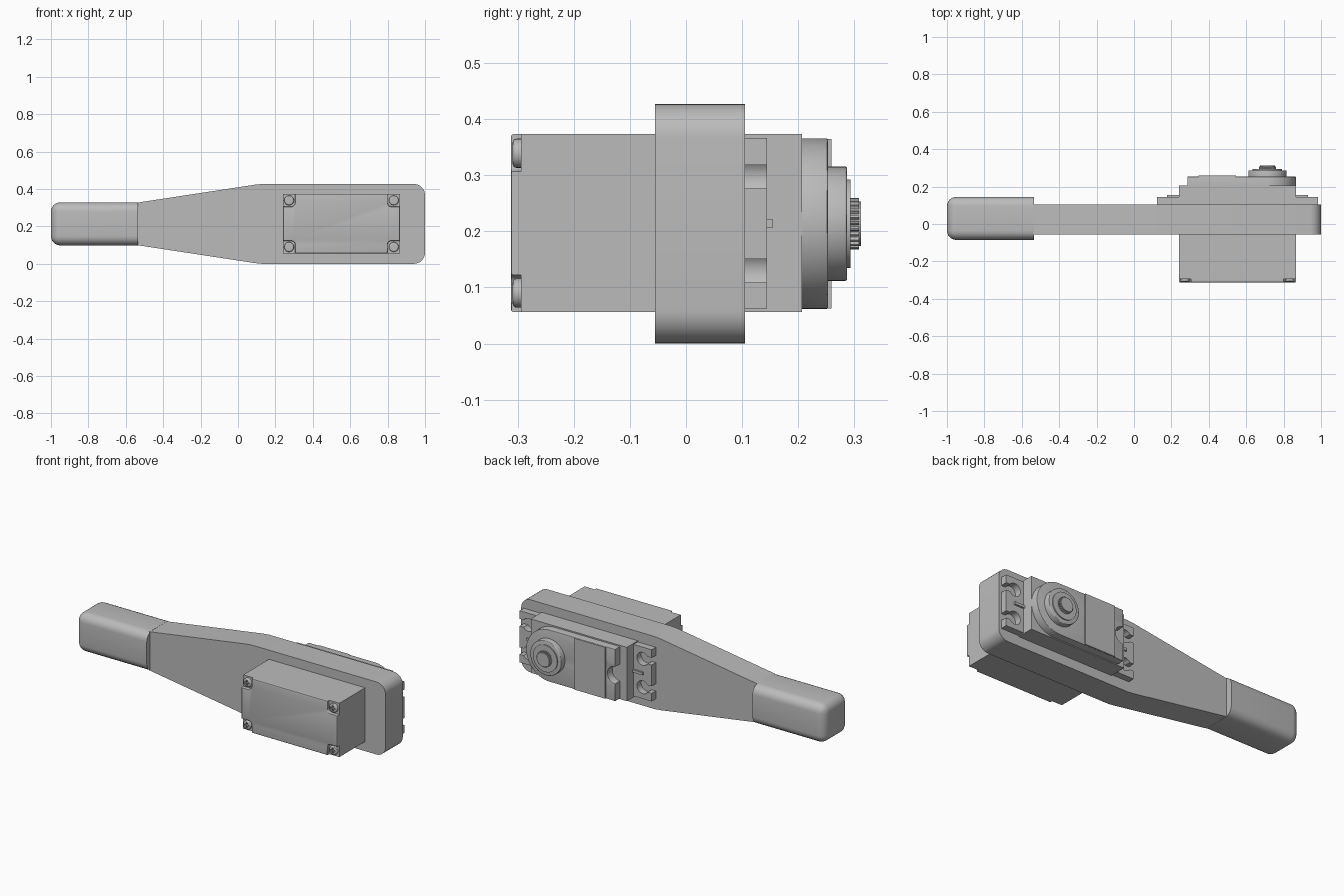
import bpy, bmesh, math
from math import cos, sin, pi, radians

if "Cube" in bpy.data.objects:
    bpy.data.objects.remove(bpy.data.objects["Cube"])

grey = bpy.data.materials.new("plain grey")
grey.diffuse_color = (0.5, 0.5, 0.5, 1)
grey.use_nodes = True
grey.node_tree.nodes["Principled BSDF"].inputs["Base Color"].default_value = grey.diffuse_color
ZC = 0.2135          # mid height of everything
BX0, BX1 = 0.24, 0.866   # servo body ends
BXC = (BX0 + BX1) / 2


def finish(name, bm, smooth=True):
    bmesh.ops.recalc_face_normals(bm, faces=bm.faces)
    me = bpy.data.meshes.new(name)
    bm.to_mesh(me)
    bm.free()
    ob = bpy.data.objects.new(name, me)
    bpy.context.collection.objects.link(ob)
    me.materials.append(grey)
    if smooth:
        bpy.ops.object.select_all(action='DESELECT')
        ob.select_set(True)
        bpy.context.view_layer.objects.active = ob
        bpy.ops.object.shade_smooth_by_angle(angle=radians(30))
    return ob


def prism(name, pts, y0, y1, front=0, back=0, smooth=True):
    """Extrude an x-z outline from y0 to y1, rounding the front / back rim."""
    bm = bmesh.new()
    f = bm.faces.new([bm.verts.new((x, y0, z)) for x, z in pts])
    r = bmesh.ops.extrude_face_region(bm, geom=[f])
    for v in r['geom']:
        if isinstance(v, bmesh.types.BMVert):
            v.co.y = y1
    bmesh.ops.recalc_face_normals(bm, faces=bm.faces)
    for y, w in ((y0, front), (y1, back)):
        if w:
            rim = [e for e in bm.edges if all(abs(v.co.y - y) < 1e-6 for v in e.verts)]
            bmesh.ops.bevel(bm, geom=rim, offset=w, segments=3, profile=0.5, affect='EDGES')
    return finish(name, bm, smooth)


def arc(cx, cz, r, a0, a1, n=8):
    return [(cx + r * cos(radians(a0 + (a1 - a0) * i / n)),
             cz + r * sin(radians(a0 + (a1 - a0) * i / n))) for i in range(n + 1)]


def rect(x0, x1, z0, z1):
    return [(x0, z0), (x1, z0), (x1, z1), (x0, z1)]


def disc(cx, cz, r, n=48):
    return arc(cx, cz, r, 0, 360, n)[:-1]


def flip_x(pts):
    return [(2 * BXC - x, z) for x, z in pts]


# tapered arm with rounded far corners
H, R = 2 * ZC, 0.06
prism("arm", [(-0.54, 0.10), (0.09, 0.004), (0.13, 0)] + arc(1 - R, R, R, -90, 0)
      + arc(1 - R, H - R, R, 0, 90) + [(0.13, H), (0.09, H - 0.004), (-0.54, H - 0.10)],
      -0.055, 0.105)

# handle: rounded everywhere except the end that meets the arm
bm = bmesh.new()
bmesh.ops.create_cube(bm, size=1)
for v in bm.verts:
    v.co = (-0.7675 + v.co.x * 0.465, 0.03 + v.co.y * 0.23, ZC + v.co.z * 0.23)
edges = [e for e in bm.edges if any(v.co.x < -0.9 for v in e.verts)]
bmesh.ops.bevel(bm, geom=edges, offset=0.05, segments=6, profile=0.5, affect='EDGES')
finish("handle", bm)

# servo case, split in a main and an upper shell
Z0, Z1 = 0.056, 0.373
prism("servo_case", rect(BX0, BX1, Z0, Z1), -0.294, 0.143)
prism("servo_upper_case", rect(BX0, BX1, Z0, Z1), 0.143, 0.207)

# end cap with the four corners cut away for the screws
C, q = 0.066, 0.02
corner = [(BX1 - C, Z0)] + arc(BX1 - C + q, Z0 + C - q, q, 180, 90, 5) + [(BX1, Z0 + C)]
top = [(x, Z0 + Z1 - z) for x, z in reversed(corner)]
right = corner + top
prism("end_cap", right + flip_x(right)[::-1], -0.312, -0.294, front=0.005)

# cap screws with cross recesses
for sx, tx in ((0.273, "left"), (0.833, "right")):
    for sz, tz in ((0.09, "lower"), (0.339, "upper")):
        screw = prism(f"cap_screw_{tz}_{tx}", disc(sx, sz, 0.026, 24), -0.309, -0.29, front=0.007)
        a, b = 0.004, 0.016
        quarter = [(b, -a), (b, a), (a, a)]
        cross = []
        for k in range(4):
            c, s = round(cos(k * pi / 2)), round(sin(k * pi / 2))
            cross += [(sx + x * c - z * s, sz + x * s + z * c) for x, z in quarter]
        cutter = prism(f"cross_cutter_{tz}_{tx}", cross, -0.33, -0.301, smooth=False)
        cutter.hide_render = True
        cutter.hide_set(True)
        m = screw.modifiers.new("cross", 'BOOLEAN')
        m.object = cutter
        m.operation = 'DIFFERENCE'
        m.solver = 'EXACT'

# mounting flanges with open keyhole slots, plus a stiffening rib
xo, xc, r, w = 0.983, 0.925, 0.038, 0.021
open_a = math.degrees(math.asin(w / r))
flange = [(BX1 - 0.01, 0.062), (xo, 0.062)]
for zc in (0.130, 0.297):
    flange += [(xo, zc - w)] + arc(xc, zc, r, -open_a, -360 + open_a, 20) + [(xo, zc + w)]
flange += [(xo, 0.366), (BX1 - 0.01, 0.366)]
rib = rect(BX1 - 0.01, 0.93, ZC - 0.008, ZC + 0.008)
for side, fn in (("right", lambda p: p), ("left", flip_x)):
    prism("mounting_flange_" + side, fn(flange), 0.104, 0.144)
    prism("flange_rib_" + side, fn(rib), 0.14, 0.154)

# gear cover: round around the shaft, hollowed at the other end
SX, GR = 0.713, 0.152
outline = arc(SX, ZC, GR, -90, 90, 32) + [(0.285, ZC + GR), (0.285, ZC + 0.07)] \
    + arc(0.285, ZC, 0.05, 90, -90, 12) + [(0.285, ZC - 0.07), (0.285, ZC - GR)]
prism("gear_cover", outline, 0.205, 0.253, back=0.003)
prism("gear_cover_plate", rect(0.345, 0.545, ZC - GR + 0.001, ZC + GR - 0.001), 0.25, 0.259)

# output shaft: boss, bearing ring and toothed spline
prism("shaft_boss", disc(SX, ZC, 0.102), 0.25, 0.287, back=0.004)
prism("bearing_ring", disc(SX, ZC, 0.079), 0.28, 0.293)
teeth = [(SX + (0.046 if i % 4 < 2 else 0.041) * cos(2 * pi * i / 100),
          ZC + (0.046 if i % 4 < 2 else 0.041) * sin(2 * pi * i / 100)) for i in range(100)]
prism("output_spline", teeth, 0.29, 0.308, smooth=False)
prism("spline_tip", disc(SX, ZC, 0.040), 0.305, 0.312)
